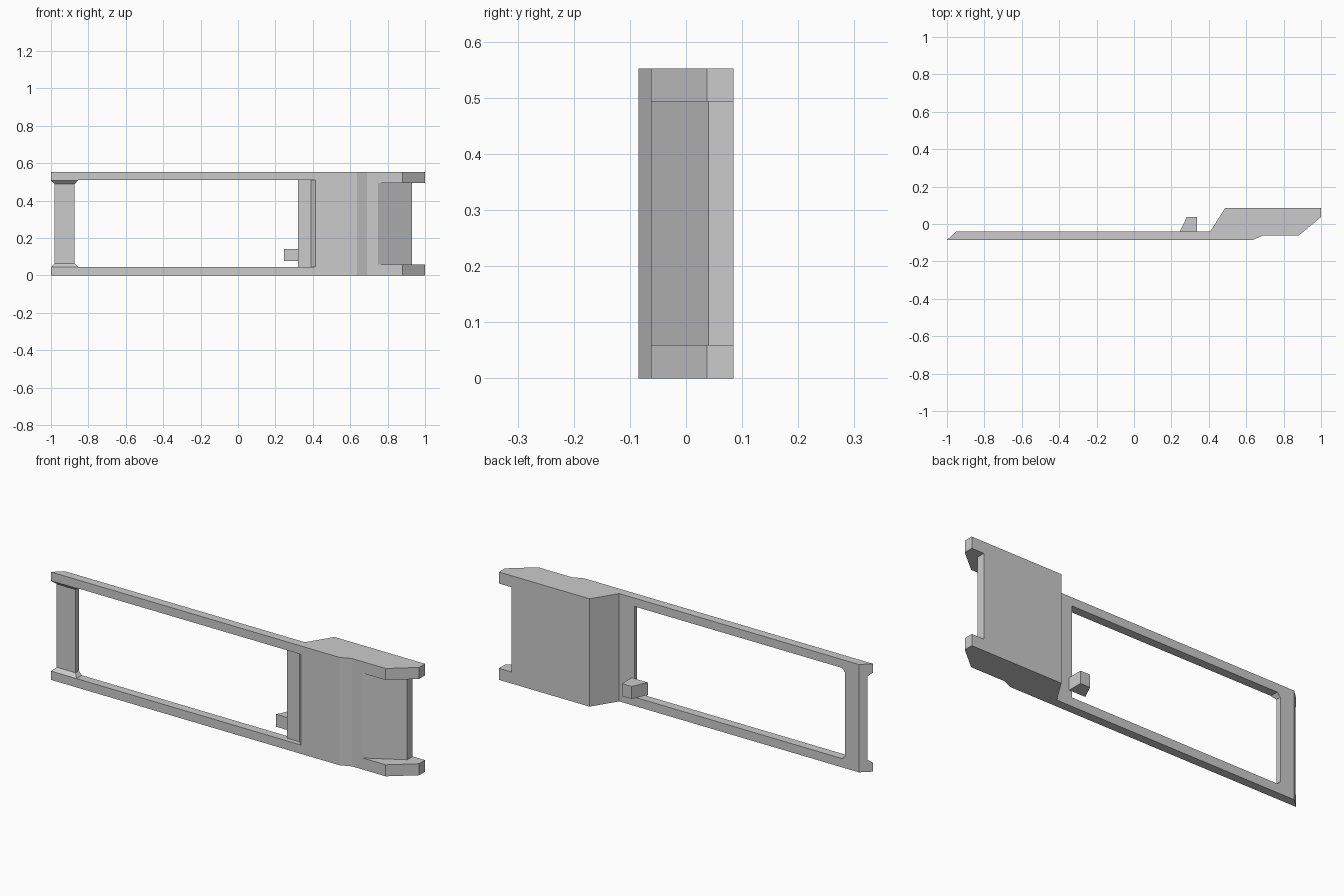
import bpy, bmesh

if "Cube" in bpy.data.objects:
    bpy.data.objects.remove(bpy.data.objects["Cube"])


def prism(name, pts, lo, hi, axis):
    """Extrude a 2D profile between lo and hi along axis; pts hold the other two coordinates in x, y, z order."""
    place = {'x': lambda p, t: (t, p[0], p[1]),
             'y': lambda p, t: (p[0], t, p[1]),
             'z': lambda p, t: (p[0], p[1], t)}[axis]
    bm = bmesh.new()
    low = [bm.verts.new(place(p, lo)) for p in pts]
    high = [bm.verts.new(place(p, hi)) for p in pts]
    bm.faces.new(low)
    bm.faces.new(high)
    n = len(pts)
    for i in range(n):
        j = (i + 1) % n
        bm.faces.new((low[i], low[j], high[j], high[i]))
    bmesh.ops.recalc_face_normals(bm, faces=bm.faces)
    mesh = bpy.data.meshes.new(name)
    bm.to_mesh(mesh)
    bm.free()
    obj = bpy.data.objects.new(name, mesh)
    bpy.context.collection.objects.link(obj)
    return obj


def cut(target, cutter):
    cutter.hide_render = True
    mod = target.modifiers.new(cutter.name, 'BOOLEAN')
    mod.operation = 'DIFFERENCE'
    mod.solver = 'EXACT'
    mod.object = cutter
    bpy.context.view_layer.objects.active = target
    bpy.ops.object.modifier_apply(modifier=mod.name)
    bpy.data.objects.remove(cutter)


H = 0.552            # overall height
Z0, Z1 = 0.045, 0.509  # inner edges of the rails

# Frame and thick end block share one plan profile
frame = prism("frame", [
    (-1, -0.085), (0.635, -0.085), (0.69, -0.062), (0.88, -0.062),
    (1, 0.037), (1, 0.085), (0.487, 0.085), (0.407, -0.041), (-0.951, -0.041)],
    0, H, 'z')

# Long window with chamfered corners at the crossbar
cut(frame, prism("window", [
    (-0.873, 0.063), (-0.855, Z0), (0.32, Z0),
    (0.32, Z1), (-0.855, Z1), (-0.873, H - 0.063)], -0.3, 0.3, 'y'))

# Recessed front of the crossbar, bevelled into the rails
cut(frame, prism("crossbar_recess", [
    (-0.10, 0.03), (-0.067, 0.063), (-0.067, H - 0.063), (-0.10, H - 0.03)],
    -1.1, -0.855, 'x'))

# Recessed ledge beside the block
cut(frame, prism("ledge_recess", [
    (0.31, -0.10), (0.43, -0.10), (0.39, -0.06), (0.31, -0.06)], Z0, Z1, 'z'))

# Notch between the two end tabs, with a sloped front
cut(frame, prism("tab_notch", [
    (0.679, -0.102), (0.93, 0.04), (0.93, 0.12), (1.1, 0.12), (1.1, -0.102)],
    0.059, 0.493, 'z'))

# Small peg behind the ledge
prism("peg", [(0.245, -0.041), (0.337, -0.041), (0.337, 0.037), (0.282, 0.037)],
      0.076, 0.14, 'z')
